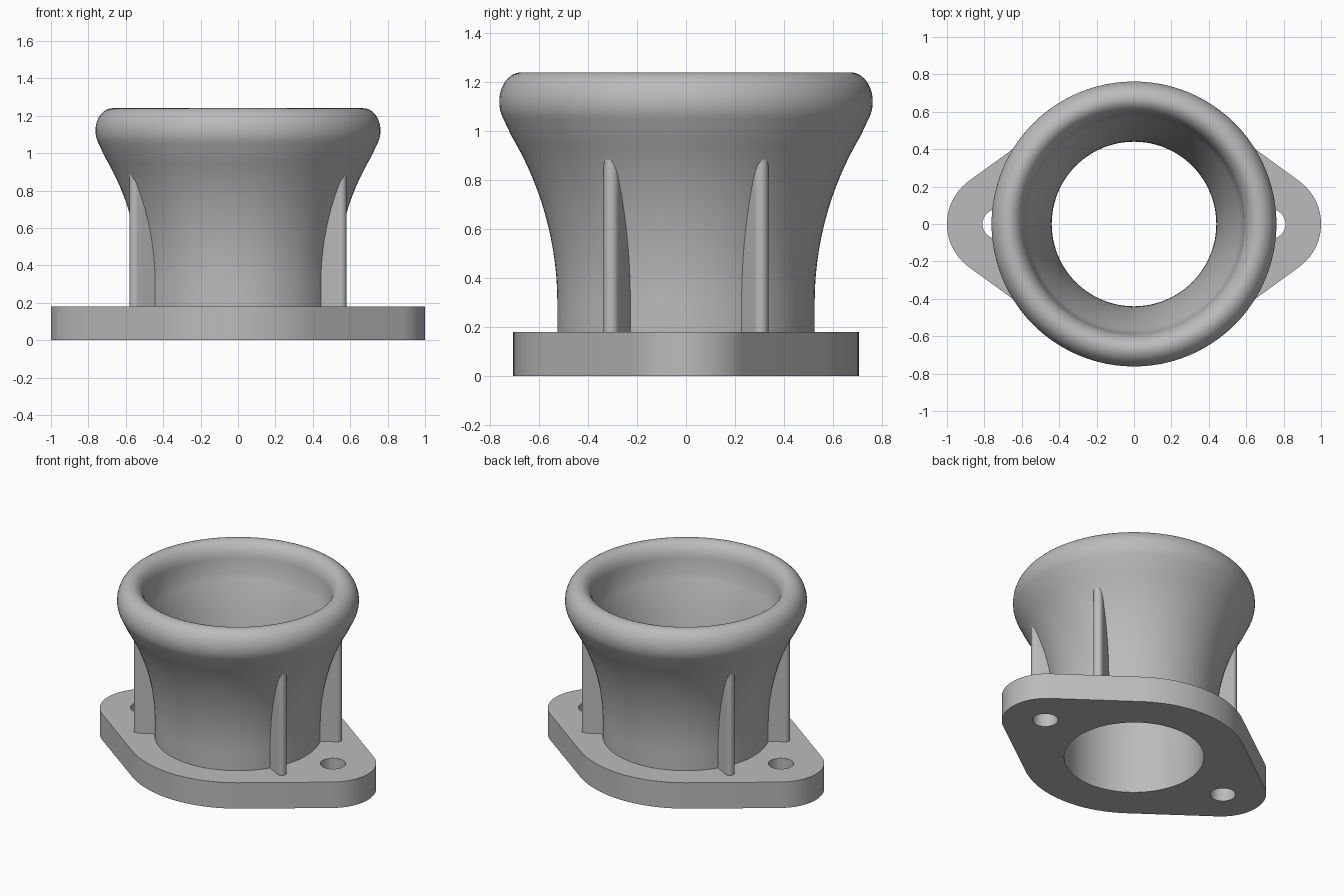
import bpy, bmesh
from math import sin, cos, pi, radians, sqrt
from mathutils import Matrix, Vector

cube = bpy.data.objects.get("Cube")
if cube:
    bpy.data.objects.remove(cube, do_unlink=True)

grey = bpy.data.materials.new("plain grey")
grey.use_nodes = True
grey.diffuse_color = (0.5, 0.5, 0.5, 1)
grey.node_tree.nodes["Principled BSDF"].inputs["Base Color"].default_value = (0.5, 0.5, 0.5, 1)

FLANGE_TOP = 0.18
BORE = 0.44


def finish(bm, name):
    """Turn a bmesh into a smooth object that keeps its sharp edges."""
    bmesh.ops.recalc_face_normals(bm, faces=bm.faces)
    mesh = bpy.data.meshes.new(name)
    bm.to_mesh(mesh)
    bm.free()
    mesh.materials.append(grey)
    obj = bpy.data.objects.new(name, mesh)
    bpy.context.collection.objects.link(obj)
    bpy.ops.object.select_all(action='DESELECT')
    obj.select_set(True)
    bpy.context.view_layer.objects.active = obj
    bpy.ops.object.shade_smooth_by_angle(angle=radians(35))
    return obj


def arc(cx, cy, rx, ry, start, end, steps):
    """Points along an elliptical arc, angles in degrees."""
    angles = [radians(start + (end - start) * i / steps) for i in range(steps + 1)]
    return [(cx + rx * cos(a), cy + ry * sin(a)) for a in angles]


def add_loop(bm, points):
    verts = [bm.verts.new((x, y, 0)) for x, y in points]
    return [bm.edges.new((v, verts[i - 1])) for i, v in enumerate(verts)]


# Flange: rounded lozenge with a bore and two bolt holes
tangent = 54
end_x, end_r, mid_r = 0.716, 0.284, 0.705
outline = (arc(end_x, 0, end_r, end_r, -tangent, tangent, 24)
           + arc(0, 0, mid_r, mid_r, tangent, 180 - tangent, 24)
           + arc(-end_x, 0, end_r, end_r, 180 - tangent, 180 + tangent, 24)
           + arc(0, 0, mid_r, mid_r, 180 + tangent, 360 - tangent, 24))
bm = bmesh.new()
edges = add_loop(bm, outline)
edges += add_loop(bm, arc(0, 0, BORE, BORE, 0, 360, 96)[:-1])
for side in (-1, 1):
    edges += add_loop(bm, arc(side * 0.73, 0, 0.08, 0.08, 0, 360, 40)[:-1])
bmesh.ops.triangle_fill(bm, use_beauty=True, edges=edges)
top = bmesh.ops.extrude_face_region(bm, geom=bm.faces[:])["geom"]
bmesh.ops.translate(bm, vec=(0, 0, FLANGE_TOP),
                    verts=[g for g in top if isinstance(g, bmesh.types.BMVert)])
finish(bm, "flange")


# Flared tube: straight at the foot, sweeping outward to a rolled lip
def flare(base, radius, z):
    rise = max(0, z - 0.3)
    return base + radius - sqrt(radius ** 2 - rise ** 2)


def wall(base, radius, top_z, steps=20):
    heights = [0.3 + (top_z - 0.3) * i / steps for i in range(steps + 1)]
    return [(base, FLANGE_TOP)] + [(flare(base, radius, z), z) for z in heights]


lip_r, lip_z, lip_h = 0.67, 1.12, 0.12
profile = wall(0.525, 1.33, 0.98)
profile += arc(lip_r, lip_z, 0.092, lip_h, -35, 90, 16)
profile += arc(lip_r, lip_z, 0.082, lip_h, 90, 172, 12)[1:]
profile += reversed(wall(BORE, 2.05, 1.04))
bm = bmesh.new()
verts = [bm.verts.new((r, 0, z)) for r, z in profile]
rim = [bm.edges.new(pair) for pair in zip(verts, verts[1:])]
bmesh.ops.spin(bm, geom=verts + rim, cent=(0, 0, 0), axis=(0, 0, 1),
               angle=2 * pi, steps=96, use_merge=True)
bmesh.ops.remove_doubles(bm, verts=bm.verts, dist=0.0001)
finish(bm, "flared_tube")

# Four radial ribs with rounded outer edges, running up into the flare
half, tip, rib_top = 0.031, 0.629, 0.94
for name, angle in (("left_back_rib", 29), ("right_back_rib", 151),
                    ("right_front_rib", 209), ("left_front_rib", 331)):
    bm = bmesh.new()
    nose = arc(tip, 0, half, half, -90, 90, 12)
    rings = []
    for inner, z in ((0.47, FLANGE_TOP), (0.6, rib_top)):
        section = [(inner, -half)] + nose + [(inner, half)]
        rings.append([bm.verts.new((x, y, z)) for x, y in section])
    low, high = rings
    for i in range(len(low)):
        bm.faces.new((low[i - 1], low[i], high[i], high[i - 1]))
    bm.faces.new(low)
    bm.faces.new(high)
    bm.transform(Matrix.Rotation(radians(angle), 4, 'Z'))
    finish(bm, name)
